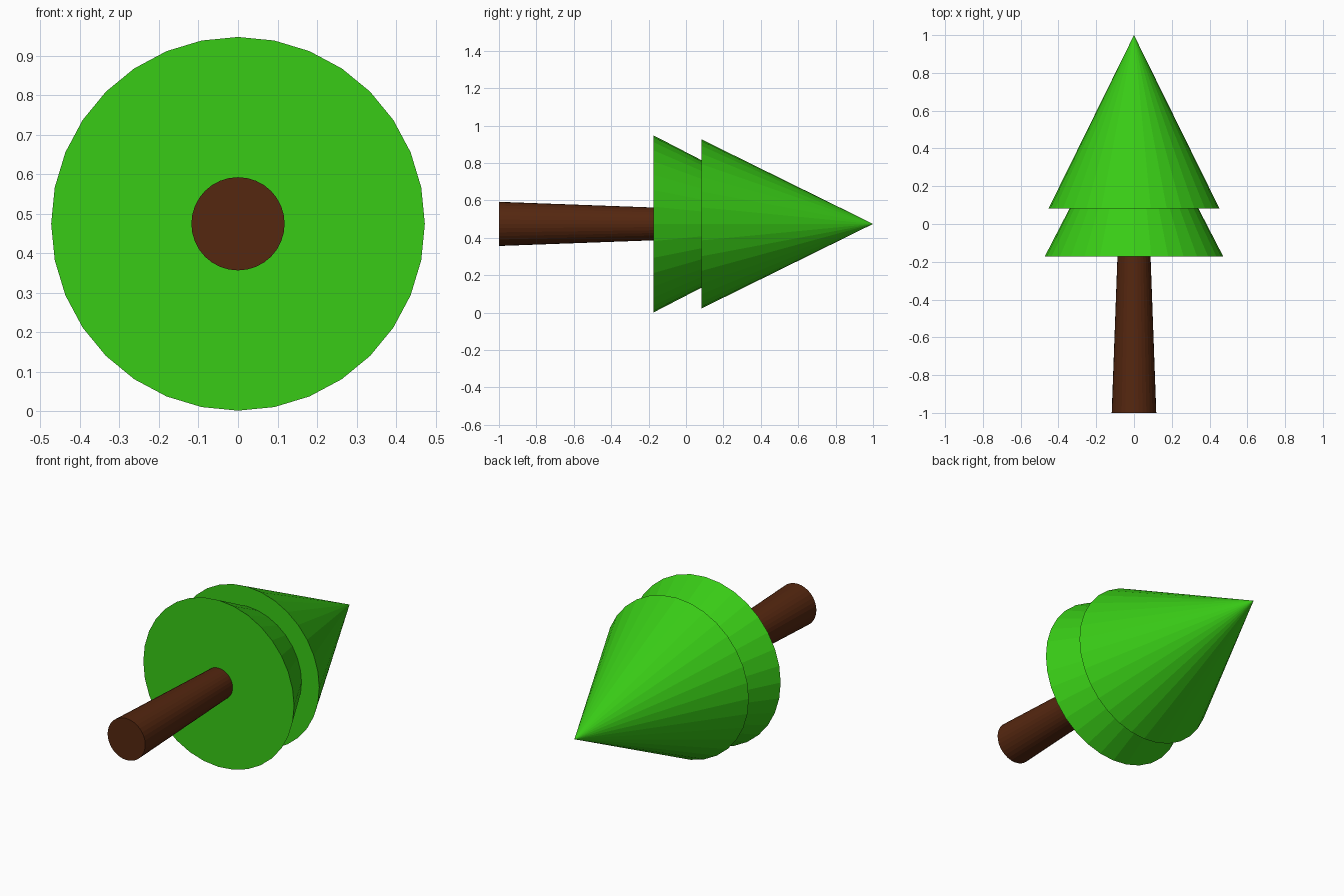
import bpy
import math

if "Cube" in bpy.data.objects:
    bpy.data.objects.remove(bpy.data.objects["Cube"])

AXIS_Z = 0.474  # height of the tree's lengthwise axis


def material(name, color):
    mat = bpy.data.materials.new(name)
    mat.diffuse_color = color
    mat.use_nodes = True
    mat.node_tree.nodes["Principled BSDF"].inputs["Base Color"].default_value = mat.diffuse_color
    return mat


def cone_along_y(name, y0, y1, r0, r1, mat):
    """32-sided flat-shaded cone lying along +y, radius r0 at y0 and r1 at y1."""
    bpy.ops.mesh.primitive_cone_add(
        vertices=32, radius1=r0, radius2=r1, depth=y1 - y0,
        location=(0, (y0 + y1) / 2, AXIS_Z), rotation=(-math.pi / 2, 0, 0))
    obj = bpy.context.object
    obj.name = name
    obj.data.materials.append(mat)
    return obj


green = material("needles", (0.04, 0.60, 0.008, 1))
brown = material("bark", (0.09, 0.02, 0.005, 1))

# Tapered trunk, sunk slightly into the foliage
cone_along_y("trunk", -1.0, -0.10, 0.118, 0.085, brown)

# Two overlapping foliage tiers
cone_along_y("lower_foliage", -0.173, 0.742, 0.473, 0.0, green)
cone_along_y("upper_foliage", 0.083, 1.0, 0.452, 0.0, green)
